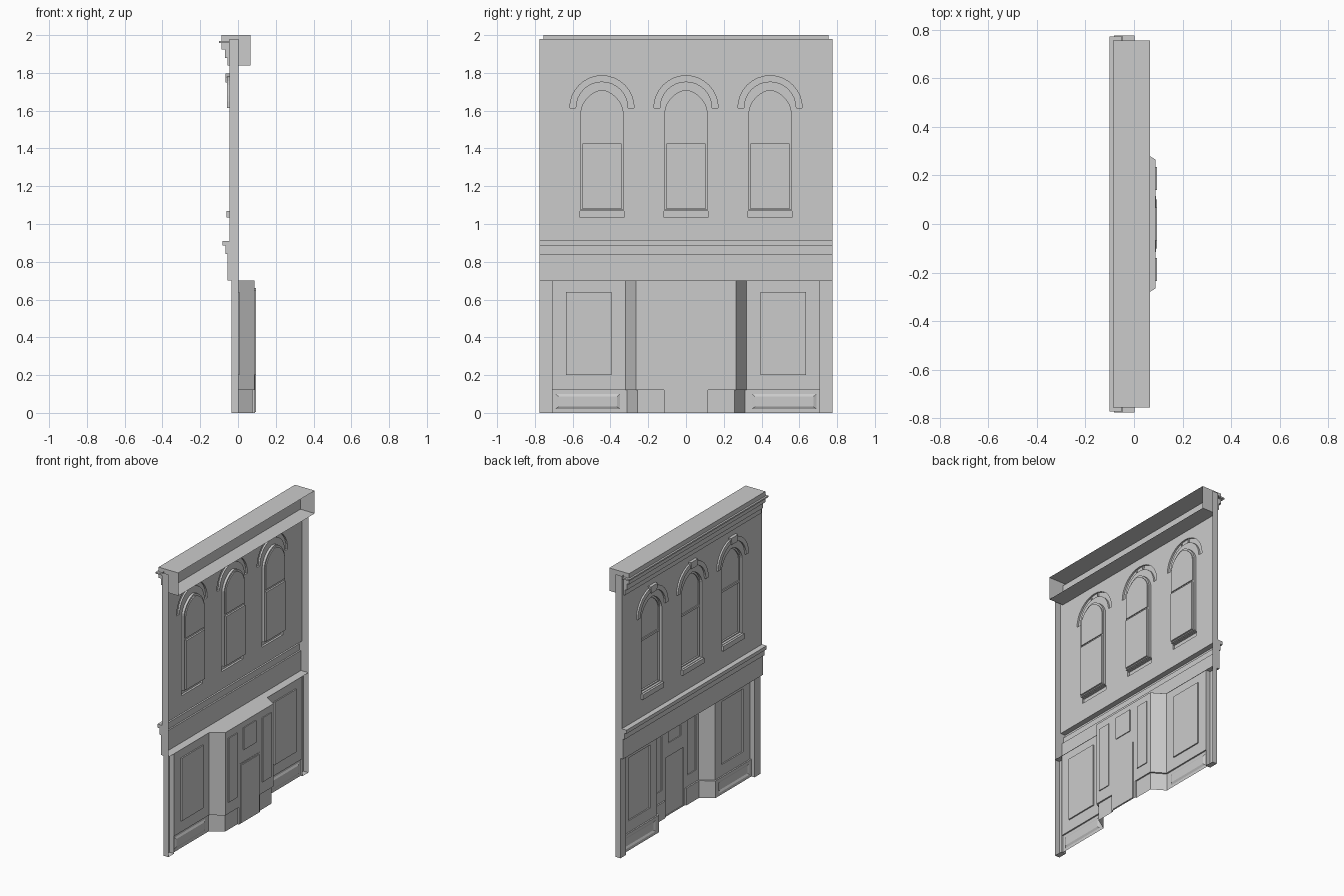
import bpy, bmesh, math
from mathutils import Vector

cube = bpy.data.objects.get("Cube")
if cube:
    bpy.data.objects.remove(cube, do_unlink=True)

stone = bpy.data.materials.new("pale_grey")
stone.use_nodes = True
GREY = (0.6, 0.6, 0.6, 1)
stone.diffuse_color = GREY
stone.node_tree.nodes["Principled BSDF"].inputs["Base Color"].default_value = GREY


def finish(name, bm):
    mesh = bpy.data.meshes.new(name)
    bm.to_mesh(mesh)
    bm.free()
    mesh.materials.append(stone)
    obj = bpy.data.objects.new(name, mesh)
    bpy.context.collection.objects.link(obj)
    return obj


def fill(bm, loops, normal):
    """Fill flat loops of 3D points; loops after the first are holes."""
    edges, rings = [], []
    for loop in loops:
        vs = [bm.verts.new(p) for p in loop]
        rings.append(vs)
        edges += [bm.edges.new((a, b)) for a, b in zip(vs, vs[1:] + vs[:1])]
    out = bmesh.ops.triangle_fill(bm, edges=edges, use_beauty=True, normal=normal)
    faces = [f for f in out["geom"] if isinstance(f, bmesh.types.BMFace)]
    for f in faces:
        f.normal_update()
        if f.normal.dot(Vector(normal)) < 0:
            f.normal_flip()
    return rings


def at_x(x, outline):
    return [(x, y, z) for y, z in outline]


def sheet(name, x, outline, holes=()):
    """Flat wall facing the street, with openings."""
    bm = bmesh.new()
    fill(bm, [at_x(x, o) for o in (outline, *holes)], (-1, 0, 0))
    return finish(name, bm)


def plate(name, points, normal):
    bm = bmesh.new()
    fill(bm, [points], normal)
    return finish(name, bm)


def pocket(name, outline, x0, x1, holes=(), inner=None):
    """Pushed-in or raised panel: side walls from x0 to x1 and a cap."""
    bm = bmesh.new()
    cap = fill(bm, [at_x(x1, o) for o in (inner or outline, *holes)], (-1, 0, 0))[0]
    rim = [bm.verts.new(p) for p in at_x(x0, outline)]
    n = len(rim)
    for i in range(n):
        j = (i + 1) % n
        bm.faces.new((rim[i], rim[j], cap[j], cap[i]))
    return finish(name, bm)


def ribbon(name, a, b):
    """Strip of quads between two open paths."""
    bm = bmesh.new()
    va, vb = [bm.verts.new(p) for p in a], [bm.verts.new(p) for p in b]
    for i in range(len(a) - 1):
        bm.faces.new((va[i], va[i + 1], vb[i + 1], vb[i]))
    return finish(name, bm)


def rect(y0, y1, z0, z1):
    return [(y0, z0), (y1, z0), (y1, z1), (y0, z1)]


def arc(cy, cz, r, power=1.0, steps=16):
    pts = []
    for i in range(steps + 1):
        t = math.pi * i / steps
        c, s = math.cos(t), max(math.sin(t), 0)
        pts.append((cy + r * math.copysign(abs(c) ** power, c), cz + r * s ** power))
    return pts


def arched(cy, half, bottom, spring):
    return [(cy - half, bottom), (cy + half, bottom)] + arc(cy, spring, half, 1.2)


HALF = 0.775          # half the frontage
WALL, BACK = -0.045, 0.003
FLOOR2 = 0.70

# Upper windows with sills, hoods and keystones
openings = []
for label, cy in (("right", -0.445), ("middle", 0), ("left", 0.445)):
    frame = arched(cy, 0.113, 1.073, 1.597)
    lower = rect(cy - 0.104, cy + 0.104, 1.08, 1.425)
    upper = arched(cy, 0.104, 1.44, 1.592)
    sill = rect(cy - 0.117, cy + 0.117, 1.035, 1.07)
    hood = arc(cy, 1.615, 0.17) + arc(cy, 1.615, 0.139)[::-1]
    openings += [frame, sill, hood]
    pocket(label + "_window_frame", frame, WALL, -0.028, [lower, upper])
    pocket(label + "_lower_sash", lower, -0.028, -0.016)
    pocket(label + "_upper_sash", upper, -0.028, -0.021)
    pocket(label + "_sill", sill, WALL, -0.06)
    pocket(label + "_hood", hood, WALL, -0.057)
    key = [(cy - 0.03, 1.75), (cy + 0.03, 1.75), (cy + 0.038, 1.797), (cy - 0.038, 1.797)]
    pocket(label + "_keystone", key, WALL, -0.066)
sheet("upper_wall", WALL, rect(-HALF, HALF, 0.91, 1.98), openings)

# Belt course and fascia, swept across the front
belt = [(WALL, 0.91), (-0.082, 0.91), (-0.082, 0.885), (-0.066, 0.885),
        (-0.066, 0.84), (-0.055, 0.84), (-0.055, FLOOR2)]
ribbon("belt_and_fascia", [(x, -HALF, z) for x, z in belt], [(x, HALF, z) for x, z in belt])

# Cornice, open at the back, with roof and shelf
C = 0.755
DEEP = 0.066
cornice = [(WALL, 1.84), (-0.055, 1.84), (-0.055, 1.88), (-0.07, 1.88), (-0.07, 1.925),
           (-0.087, 1.925), (-0.087, 2.0), (DEEP, 2.0)]
ribbon("cornice_and_roof", [(x, C, z) for x, z in cornice], [(x, -C, z) for x, z in cornice])
ribbon("cornice_shelf", [(DEEP, C, 1.84), (DEEP, -C, 1.84)], [(WALL, C, 1.84), (WALL, -C, 1.84)])
pocket("cornice_lip", rect(-0.772, 0.772, 1.958, 1.968), -0.05, -0.1)

# Side returns and cornice ends
for side, s in (("right", -1), ("left", 1)):
    profile = [(BACK, 1.98), (WALL, 1.98)] + belt + [(BACK, FLOOR2)]
    plate(side + "_wall_return", [(x, s * HALF, z) for x, z in profile], (0, s, 0))
    plate(side + "_cornice_end", [(x, s * C, z) for x, z in cornice + [(DEEP, 1.84)]], (0, s, 0))

# Shopfront: ceiling and recessed entrance wall
RECESS = 0.088
corners = [(0.0, 0.71), (0.0, 0.32), (RECESS, 0.265), (RECESS, 0.116)]
half_plan = [(-0.055, HALF), (BACK, HALF), (BACK, 0.32), (RECESS, 0.265)]
plan = half_plan + [(x, -y) for x, y in half_plan[::-1]]
plate("shopfront_ceiling", [(x, y, FLOOR2) for x, y in plan], (0, 0, 1))

side_panels = [rect(-0.235, -0.14, 0.2, 0.65), rect(0.14, 0.235, 0.2, 0.65)]
transom = rect(-0.068, 0.068, 0.505, 0.66)
entrance = [(-0.265, 0.12), (-0.116, 0.12), (-0.116, 0.42), (0.116, 0.42),
            (0.116, 0.12), (0.265, 0.12), (0.265, FLOOR2), (-0.265, FLOOR2)]
sheet("entrance_wall", RECESS, entrance, side_panels + [transom])
for i, panel in enumerate(side_panels):
    pocket(("right", "left")[i] + "_side_panel", panel, RECESS, 0.094)
pocket("transom", transom, RECESS, 0.094)
door = rect(-0.1, 0.1, 0.004, 0.41)
pocket("door_frame", rect(-0.116, 0.116, 0.0, 0.42), RECESS, 0.09, [door])
pocket("door", door, 0.09, 0.095)

# Display windows, slanted walls, plinths and pilasters on both sides
plinth = [(-0.01, 0.71), (-0.01, 0.312), (0.078, 0.257), (0.078, 0.116)]
for side, s in (("right", -1), ("left", 1)):
    def span(y0, y1, z0, z1):
        return rect(*sorted((s * y0, s * y1)), z0, z1)

    def path(points, z):
        return [(x, s * y, z) for x, y in points]

    glass = span(0.395, 0.635, 0.2, 0.64)
    sheet(side + "_display_wall", 0, span(0.32, 0.71, 0.12, FLOOR2), [glass])
    pocket(side + "_display_window", glass, 0, 0.009)
    ribbon(side + "_slanted_wall", path(corners[1:3], 0.12), path(corners[1:3], FLOOR2))
    ribbon(side + "_plinth_ledge", path(corners, 0.12), path(plinth, 0.12))
    turn = plinth[1:] + [corners[3]]
    ribbon(side + "_plinth_turn", path(turn, 0), path(turn, 0.12))
    sunk = span(0.35, 0.69, 0.02, 0.1)
    sheet(side + "_plinth_front", -0.01, span(0.312, 0.71, 0, 0.12), [sunk])
    pocket(side + "_plinth_panel", sunk, -0.01, -0.003, inner=span(0.365, 0.675, 0.033, 0.087))
    pocket(side + "_pilaster", span(0.71, HALF, 0, FLOOR2), BACK, -0.034)
